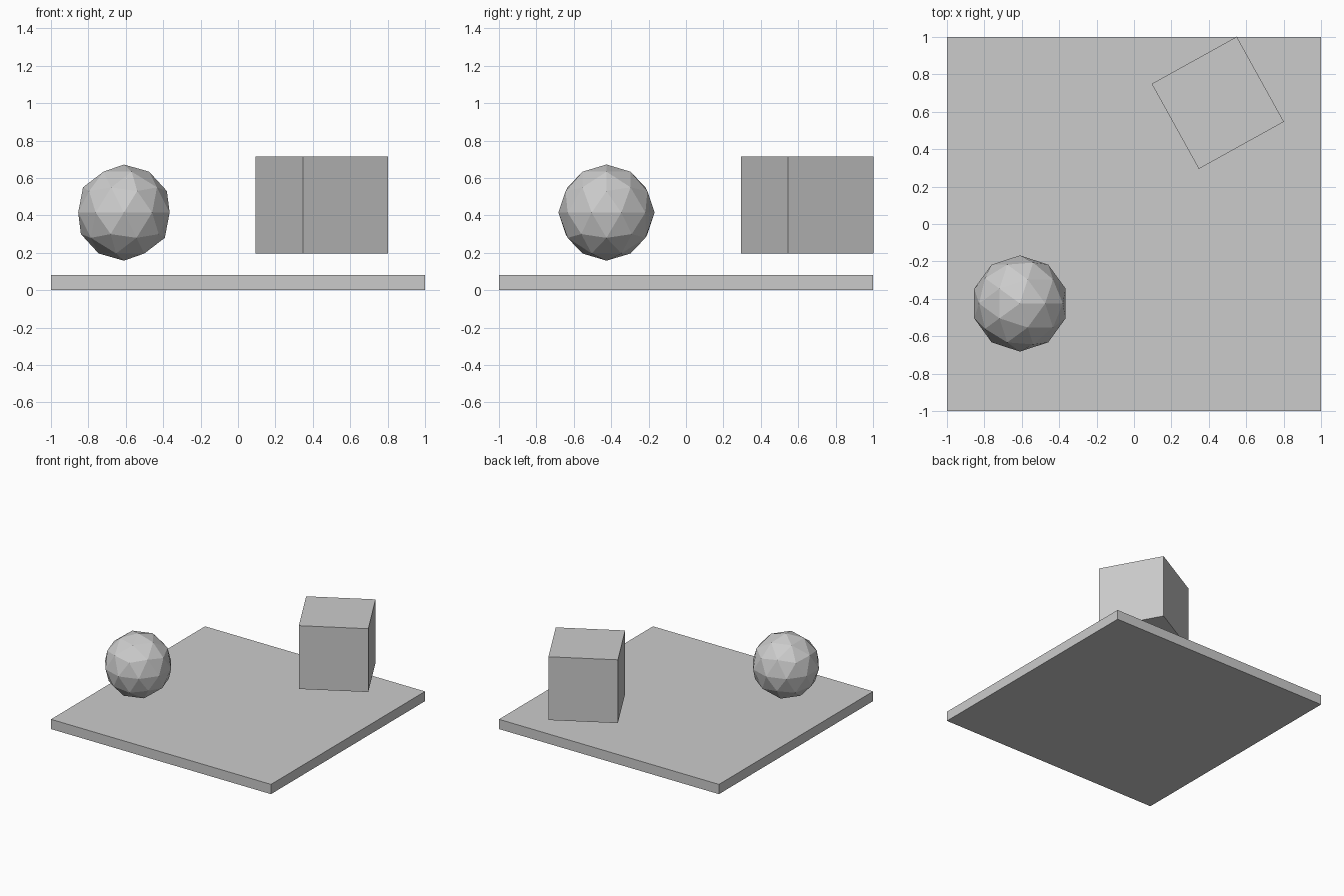
import bpy
from math import radians

default_cube = bpy.data.objects.get("Cube")
if default_cube:
    bpy.data.objects.remove(default_cube, do_unlink=True)

# One plain grey for everything
GREY = (0.6, 0.6, 0.6, 1)
grey = bpy.data.materials.new("light grey")
grey.use_nodes = True
grey.diffuse_color = GREY
grey.node_tree.nodes["Principled BSDF"].inputs["Base Color"].default_value = GREY


def finish(name):
    part = bpy.context.object
    part.name = name
    part.data.materials.append(grey)
    return part


def box(name, centre, size, turn=0):
    bpy.ops.mesh.primitive_cube_add(size=1, location=centre, rotation=(0, 0, radians(turn)))
    part = finish(name)
    part.scale = size
    return part


# Floor slab
box("floor_slab", (0, 0, 0.04), (2, 2, 0.08))

# Turned block floating above the slab
box("floating_block", (0.448, 0.648, 0.455), (0.52, 0.52, 0.52), turn=29)

# Faceted ball floating above the slab
bpy.ops.mesh.primitive_ico_sphere_add(subdivisions=2, radius=0.257, location=(-0.61, -0.425, 0.415))
finish("floating_ball")
